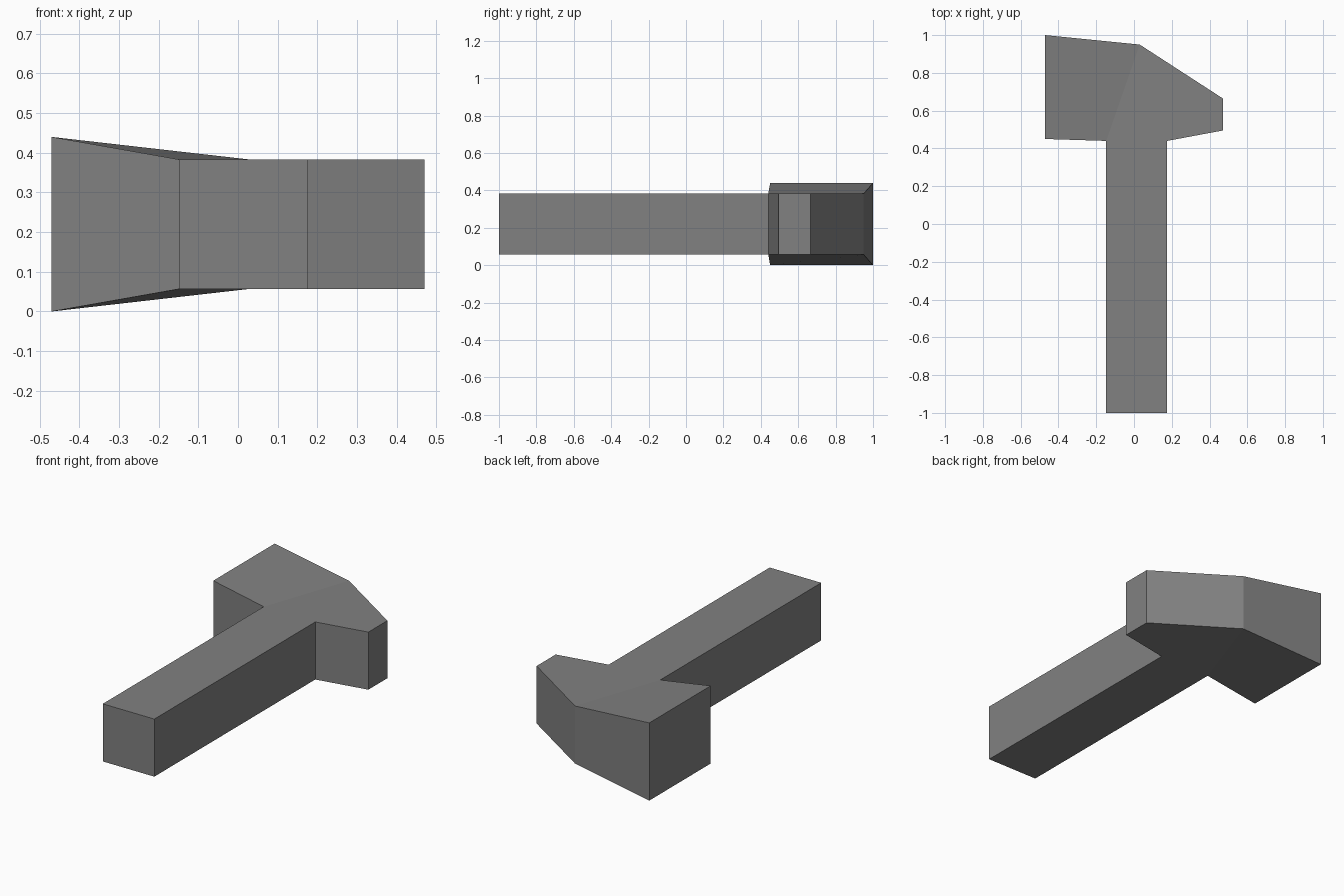
import bpy
import bmesh

cube = bpy.data.objects.get("Cube")
if cube:
    bpy.data.objects.remove(cube, do_unlink=True)

# Plain grey metal
grey = bpy.data.materials.new("grey")
grey.use_nodes = True
colour = (0.22, 0.22, 0.22, 1)
grey.diffuse_color = colour
grey.node_tree.nodes["Principled BSDF"].inputs["Base Color"].default_value = colour

MID_Z = 0.22
BODY_HALF, FLARE_HALF = 0.163, 0.22

# Plan outlines, counter-clockwise; the two share one edge
inner, ridge = (-0.147, 0.44), (0.03, 0.95)
handle_and_peen = [inner, (-0.147, -1), (0.176, -1), (0.176, 0.44),
                   (0.47, 0.495), (0.47, 0.665), ridge]
striking_end = [inner, ridge, (-0.47, 1), (-0.47, 0.45)]

bm = bmesh.new()
layers = {}
for point in handle_and_peen + striking_end[2:]:
    half = FLARE_HALF if point in striking_end[2:] else BODY_HALF
    layers[point] = [bm.verts.new((*point, MID_Z + s * half)) for s in (-1, 1)]

# Top and bottom of the body and of the flared end
for outline in (handle_and_peen, striking_end):
    bm.faces.new([layers[p][1] for p in outline])
    bm.faces.new([layers[p][0] for p in reversed(outline)])

# Side walls around the whole tool
rim = handle_and_peen + striking_end[2:]
for a, b in zip(rim, rim[1:] + rim[:1]):
    bm.faces.new([layers[a][0], layers[b][0], layers[b][1], layers[a][1]])

bmesh.ops.recalc_face_normals(bm, faces=bm.faces)
mesh = bpy.data.meshes.new("hammer")
bm.to_mesh(mesh)
bm.free()
mesh.materials.append(grey)
hammer = bpy.data.objects.new("hammer", mesh)
bpy.context.collection.objects.link(hammer)
